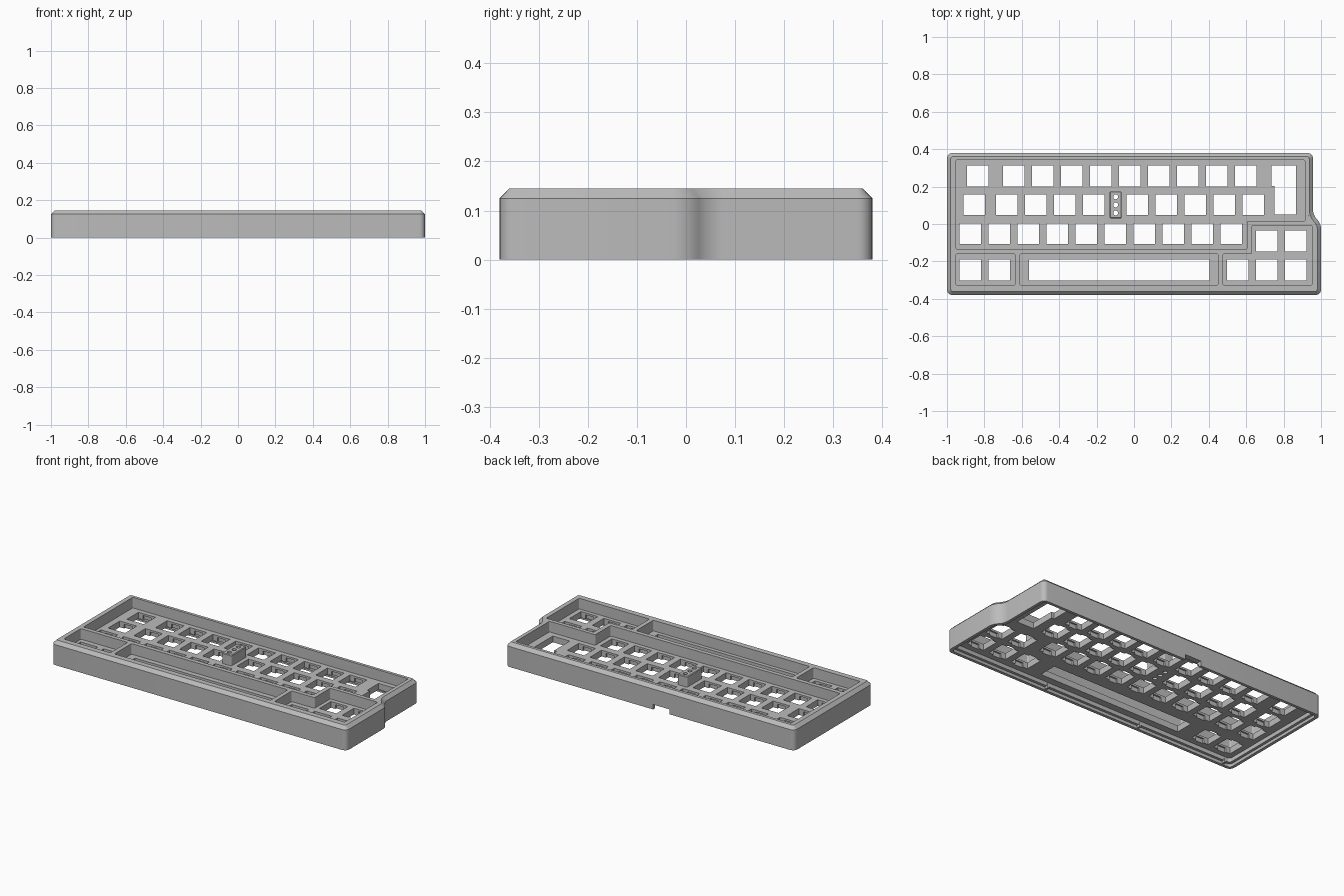
import bpy, bmesh, math
from mathutils import Vector

if "Cube" in bpy.data.objects:
    bpy.data.objects.remove(bpy.data.objects["Cube"], do_unlink=True)

U = 0.155                              # key pitch
LEFT = -0.952                          # left edge of the key field
TOP, PLATE, LIP, UNDER = 0.145, 0.08, 0.068, 0.042   # heights

grey = bpy.data.materials.new("case grey")
grey.use_nodes = True
grey.diffuse_color = (0.5, 0.5, 0.5, 1)
grey.node_tree.nodes["Principled BSDF"].inputs["Base Color"].default_value = (0.5, 0.5, 0.5, 1)


def rect(cx, cy, w, h):
    return [(cx - w / 2, cy - h / 2), (cx + w / 2, cy - h / 2),
            (cx + w / 2, cy + h / 2), (cx - w / 2, cy + h / 2)]


def circle(cx, cy, r, n=20):
    return [(cx + r * math.cos(i * math.tau / n), cy + r * math.sin(i * math.tau / n)) for i in range(n)]


def inset(points, d):
    """Offset a counter-clockwise outline inwards."""
    out = []
    for i, p in enumerate(points):
        p, a, b = Vector(p), Vector(points[i - 1]), Vector(points[(i + 1) % len(points)])
        e, f = (p - a).normalized(), (b - p).normalized()
        n, m = Vector((-e.y, e.x)), Vector((-f.y, f.x))
        out.append(tuple(p + (n + m) * d / (1 + n.dot(m))))
    return out


def prisms(name, outlines, z0, z1, radius=0.0, chamfer=0.0):
    """Upright prisms with rounded corners and an optional chamfered top."""
    bm = bmesh.new()
    for pts in outlines:
        base = bm.faces.new([bm.verts.new((x, y, z0)) for x, y in pts])
        ext = bmesh.ops.extrude_face_region(bm, geom=[base])
        bmesh.ops.translate(bm, vec=(0, 0, z1 - z0),
                            verts=[g for g in ext["geom"] if isinstance(g, bmesh.types.BMVert)])
    bmesh.ops.recalc_face_normals(bm, faces=bm.faces)
    if radius:
        up = [e for e in bm.edges if abs(e.verts[0].co.z - e.verts[1].co.z) > 1e-4]
        bmesh.ops.bevel(bm, geom=up, offset=radius, segments=6, profile=0.5, affect='EDGES')
    if chamfer:
        rim = [e for e in bm.edges if all(v.co.z > z1 - 1e-4 for v in e.verts)]
        bmesh.ops.bevel(bm, geom=rim, offset=chamfer, segments=1, affect='EDGES')
    mesh = bpy.data.meshes.new(name)
    bm.to_mesh(mesh)
    bm.free()
    mesh.materials.append(grey)
    ob = bpy.data.objects.new(name, mesh)
    bpy.context.collection.objects.link(ob)
    return ob


def combine(target, tool, operation='DIFFERENCE'):
    """Apply a boolean and throw the tool away."""
    mod = target.modifiers.new("cut", 'BOOLEAN')
    mod.operation, mod.object, mod.solver = operation, tool, 'EXACT'
    graph = bpy.context.evaluated_depsgraph_get()
    mesh = bpy.data.meshes.new_from_object(target.evaluated_get(graph))
    target.modifiers.clear()
    target.data = mesh
    bpy.data.objects.remove(tool, do_unlink=True)


# Outer shell with the stepped right side
outline = [(-1, -0.38), (1, -0.38), (1, 0.005), (0.957, 0.045), (0.957, 0.38), (-1, 0.38)]
case = prisms("keyboard_case", [outline], 0, TOP, 0.03, 0.02)

# Wells around the key groups
main_well = [(LEFT, -0.134), (0.604, -0.134), (0.604, 0.016), (0.914, 0.016), (0.914, 0.342), (LEFT, 0.342)]
right_well = [(0.476, -0.326), (0.952, -0.326), (0.952, -0.008), (0.631, -0.008), (0.631, -0.16), (0.476, -0.16)]
left_well = rect(-0.794, -0.243, 0.316, 0.166)
bar_well = rect(-0.08, -0.243, 1.059, 0.166)
combine(case, prisms("well_cutter", [main_well, right_well, left_well, bar_well], PLATE, 0.2, 0.008))

# Indicator tower between the two halves of the middle row
tower_x, tower_y = -0.098, 0.102
combine(case, prisms("indicator_tower", [rect(tower_x, tower_y, 0.065, 0.145)],
                     PLATE - 0.01, TOP, 0.008, 0.004), 'UNION')

# Underside: ledge for the base cover, then the inner cavity
combine(case, prisms("ledge_cutter", [inset(outline, 0.018)], -0.05, 0.018, 0.02))
combine(case, prisms("cavity_cutter", [inset(outline, 0.034)], -0.05, UNDER, 0.015))

# Key centres, row by row
keys = [(LEFT + 0.75 * U, 0.257)]
keys += [(LEFT + (2 + i) * U, 0.257) for i in range(9)]
keys += [(LEFT + 0.625 * U, 0.103)]
keys += [(LEFT + (1.75 + i) * U, 0.103) for i in range(4)]
keys += [(LEFT + (6.25 + i) * U, 0.103) for i in range(5)]
keys += [(LEFT + (0.5 + i) * U, -0.052) for i in range(10)]
keys += [(LEFT + (0.5 + i) * U, -0.247) for i in (0, 1)]
keys += [(0.866 - i * U, -0.247) for i in range(3)]
keys += [(0.866 - i * U, -0.09) for i in range(2)]

# Switch openings, the tall L-shaped opening and the long bar slot
enter = [(0.752, 0.05), (0.867, 0.05), (0.867, 0.312), (0.734, 0.312), (0.734, 0.202), (0.752, 0.202)]
bar = rect(-0.08, -0.247, 0.965, 0.112)
holes = [rect(x, y, 0.115, 0.112) for x, y in keys] + [enter, bar]
combine(case, prisms("switch_cutter", holes, 0.02, 0.1))

# Wider clip pockets under the plate lip
pockets = [rect(x, y, 0.055, 0.132) for x, y in keys]
combine(case, prisms("clip_cutter", pockets, 0.02, LIP))

# Indicator light holes
lights = [circle(tower_x, tower_y + dy, 0.013) for dy in (-0.043, 0, 0.043)]
combine(case, prisms("light_cutter", lights, 0.02, 0.2))

# Cable opening in the back wall
combine(case, prisms("cable_cutter", [rect(tower_x, 0.37, 0.11, 0.1)], -0.05, 0.03))

# Small retaining ribs inside the front wall
ribs = prisms("front_ribs", [rect(x, -0.352, 0.012, 0.022) for x in (0.32, -0.33, -0.93)], 0.004, 0.03)

bpy.ops.object.select_all(action='DESELECT')
case.select_set(True)
bpy.context.view_layer.objects.active = case
bpy.ops.object.shade_smooth_by_angle(angle=math.radians(30))
